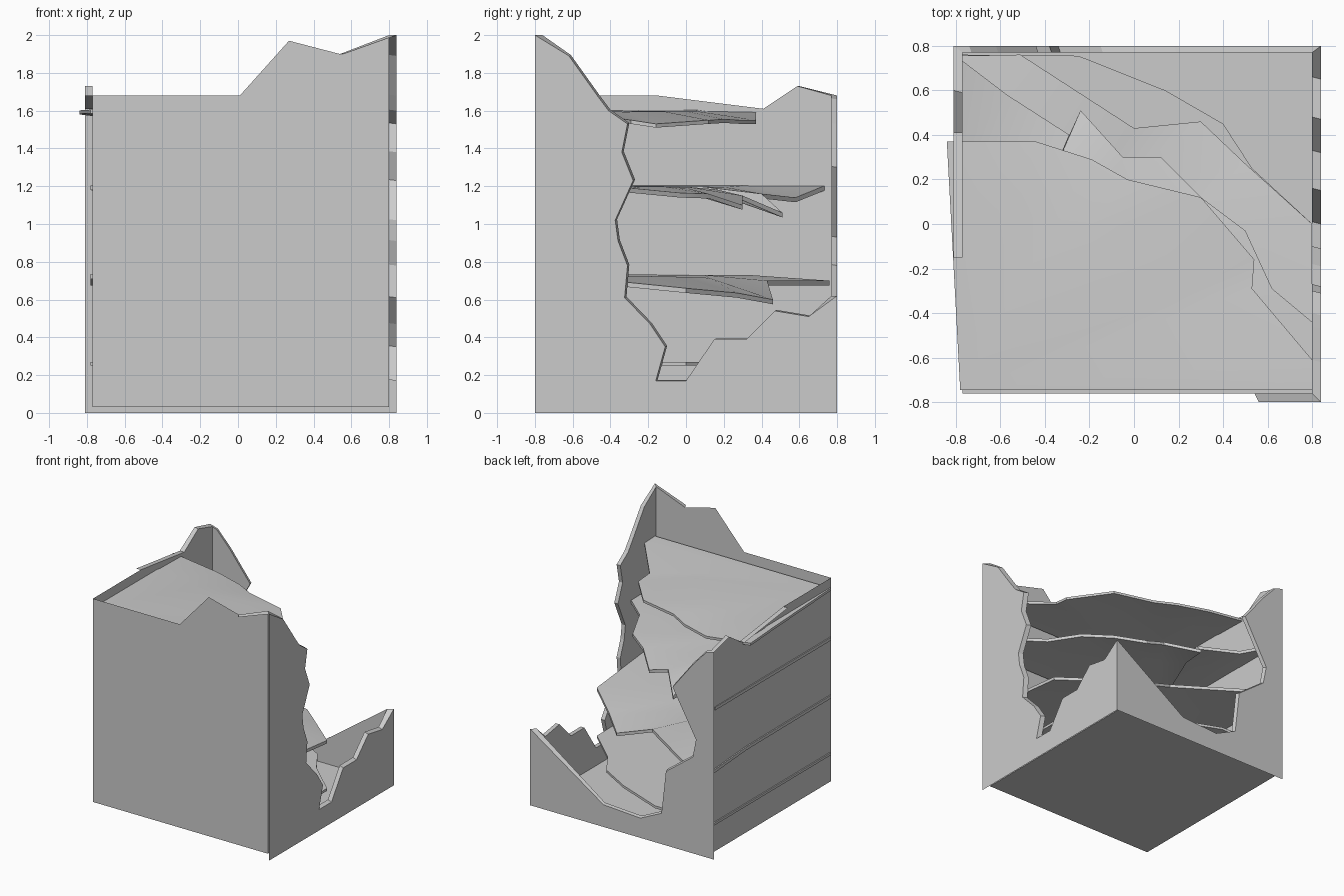
import bpy, bmesh

if "Cube" in bpy.data.objects:
    bpy.data.objects.remove(bpy.data.objects["Cube"])


def finish(name, bm, smooth=False):
    bmesh.ops.remove_doubles(bm, verts=bm.verts, dist=0.0005)
    bmesh.ops.recalc_face_normals(bm, faces=bm.faces)
    me = bpy.data.meshes.new(name)
    bm.to_mesh(me)
    bm.free()
    ob = bpy.data.objects.new(name, me)
    bpy.context.collection.objects.link(ob)
    if smooth:
        bpy.ops.object.select_all(action='DESELECT')
        ob.select_set(True)
        bpy.context.view_layer.objects.active = ob
        bpy.ops.object.shade_smooth_by_angle(angle=0.5)
    return ob


def face(bm, pts):
    return bm.faces.new([bm.verts.new(p) for p in pts])


def double_wall(name, profile, to3d, lo, hi, shift):
    """Outer and inner skin joined along the broken edge; lo/hi = inner limits."""
    outer = [to3d(a, z, 0) for a, z in profile]
    inner_2d = [(min(max(a + shift, lo), hi), z + 0.005 * (0 < i < len(profile) - 1))
                for i, (a, z) in enumerate(profile)]
    inner = [to3d(a, z, 1) for a, z in inner_2d]
    bm = bmesh.new()
    a0, a1 = profile[0][0], profile[-1][0]
    face(bm, outer + [to3d(a1, 0, 0), to3d(a0, 0, 0)])
    i0, i1 = (lo, hi) if a0 < a1 else (hi, lo)
    inner[0] = to3d(i0, profile[0][1], 1)
    inner[-1] = to3d(i1, profile[-1][1], 1)
    face(bm, inner + [to3d(i1, 0.03, 1), to3d(i0, 0.03, 1)])
    for k in range(len(outer) - 1):
        face(bm, [outer[k], outer[k + 1], inner[k + 1], inner[k]])
    finish(name, bm)


def single_wall(name, profile, strip, to3d):
    """One-skin party wall with a narrow capping strip on part of its top."""
    bm = bmesh.new()
    face(bm, [to3d(a, z, 0) for a, z in profile]
         + [to3d(profile[-1][0], 0.03, 0), to3d(profile[0][0], 0.03, 0)])
    for (p, q), (r, s) in zip(strip, strip[1:]):
        face(bm, [to3d(*p, 0), to3d(*r, 0), to3d(*s, 1), to3d(*q, 1)])
    finish(name, bm)


# Street walls with thickness
double_wall("right_wall", [
    (-0.80, 2.0), (-0.62, 1.89), (-0.47, 1.68), (-0.41, 1.60), (-0.31, 1.53),
    (-0.34, 1.38), (-0.28, 1.23), (-0.375, 1.02), (-0.36, 0.91), (-0.31, 0.78),
    (-0.325, 0.61), (-0.19, 0.47), (-0.11, 0.35), (-0.16, 0.17), (0.0, 0.17),
    (0.15, 0.39), (0.32, 0.39), (0.47, 0.54), (0.65, 0.51), (0.80, 0.62)],
    lambda a, z, i: (0.80 if i else 0.84, a, z), -0.76, 0.77, 0.01)
double_wall("back_wall", [
    (0.84, 0.62), (0.18, 0.18), (-0.15, 0.16), (-0.34, 0.25), (-0.38, 0.60),
    (-0.62, 0.78), (-0.65, 0.93), (-0.44, 1.30), (-0.62, 1.53), (-0.74, 1.66),
    (-0.81, 1.68)],
    lambda a, z, i: (a, 0.77 if i else 0.80, z), -0.77, 0.80, 0.01)

# Single-skin party walls
single_wall("front_wall",
            [(-0.77, 1.68), (0.01, 1.68), (0.27, 1.97), (0.54, 1.90), (0.80, 2.0)],
            [((0.54, 1.90), (0.56, 1.90)), ((0.80, 2.0), (0.84, 2.0))],
            lambda a, z, i: (a, -0.80 if i else -0.76, z))
single_wall("left_wall",
            [(-0.76, 1.68), (-0.15, 1.68), (0.41, 1.61), (0.59, 1.73), (0.77, 1.68)],
            [((-0.15, 1.68), (-0.15, 1.68)), ((0.41, 1.61), (0.41, 1.61)),
             ((0.59, 1.73), (0.60, 1.73)), ((0.77, 1.68), (0.80, 1.68))],
            lambda a, z, i: (-0.81 if i else -0.77, a, z))

# Ground floor
bm = bmesh.new()
face(bm, [(-0.77, -0.76, 0.03), (0.80, -0.76, 0.03), (0.80, 0.77, 0.03), (-0.77, 0.77, 0.03)])
finish("ground_floor", bm)


def slab(name, z, edge, thick):
    """Storey floor fanning from the sound corner, sagging towards its broken edge."""
    cx, cy = -0.78, -0.745
    edge = edge + [(0.80, cy, z)]
    mids = [(cx + (x - cx) * 0.72, cy + (y - cy) * 0.72, z - (z - h) * 0.15)
            for x, y, h in edge]
    bm = bmesh.new()
    for dz in (0, -thick):
        drop = lambda p: (p[0], p[1], p[2] + dz)
        for k in range(len(edge) - 1):
            face(bm, [drop((cx, cy, z)), drop(mids[k]), drop(mids[k + 1])])
            face(bm, [drop(mids[k]), drop(edge[k]), drop(edge[k + 1]), drop(mids[k + 1])])
    rim = [(cx, cy, z), mids[0]] + edge + [mids[-1]]
    for p, q in zip(rim, rim[1:] + rim[:1]):
        face(bm, [p, q, (q[0], q[1], q[2] - thick), (p[0], p[1], p[2] - thick)])
    finish(name, bm, True)


# Broken storey floors
slab("first_floor", 0.27, [
    (-0.78, 0.76, 0.27), (-0.25, 0.755, 0.27), (0.14, 0.60, 0.27),
    (0.40, 0.45, 0.27), (0.53, 0.25, 0.27), (0.80, 0.0, 0.27)], 0.02)
slab("second_floor", 0.735, [
    (-0.78, 0.755, 0.70), (-0.51, 0.76, 0.70), (0.0, 0.43, 0.70),
    (0.30, 0.46, 0.60), (0.50, 0.27, 0.635), (0.80, 0.0, 0.66)], 0.025)
slab("third_floor", 1.205, [
    (-0.78, 0.74, 1.205), (-0.57, 0.58, 1.14), (-0.29, 0.40, 1.16),
    (-0.24, 0.51, 1.06), (-0.05, 0.30, 1.15), (0.12, 0.30, 1.10),
    (0.30, 0.12, 1.16), (0.50, -0.03, 1.165), (0.62, -0.29, 1.19),
    (0.80, -0.44, 1.20)], 0.025)
slab("fourth_floor", 1.605, [
    (-0.84, 0.37, 1.60), (-0.44, 0.37, 1.55), (-0.19, 0.29, 1.55),
    (-0.03, 0.20, 1.555), (0.30, 0.12, 1.55), (0.54, -0.16, 1.53),
    (0.53, -0.29, 1.55), (0.80, -0.61, 1.60)], 0.02)
